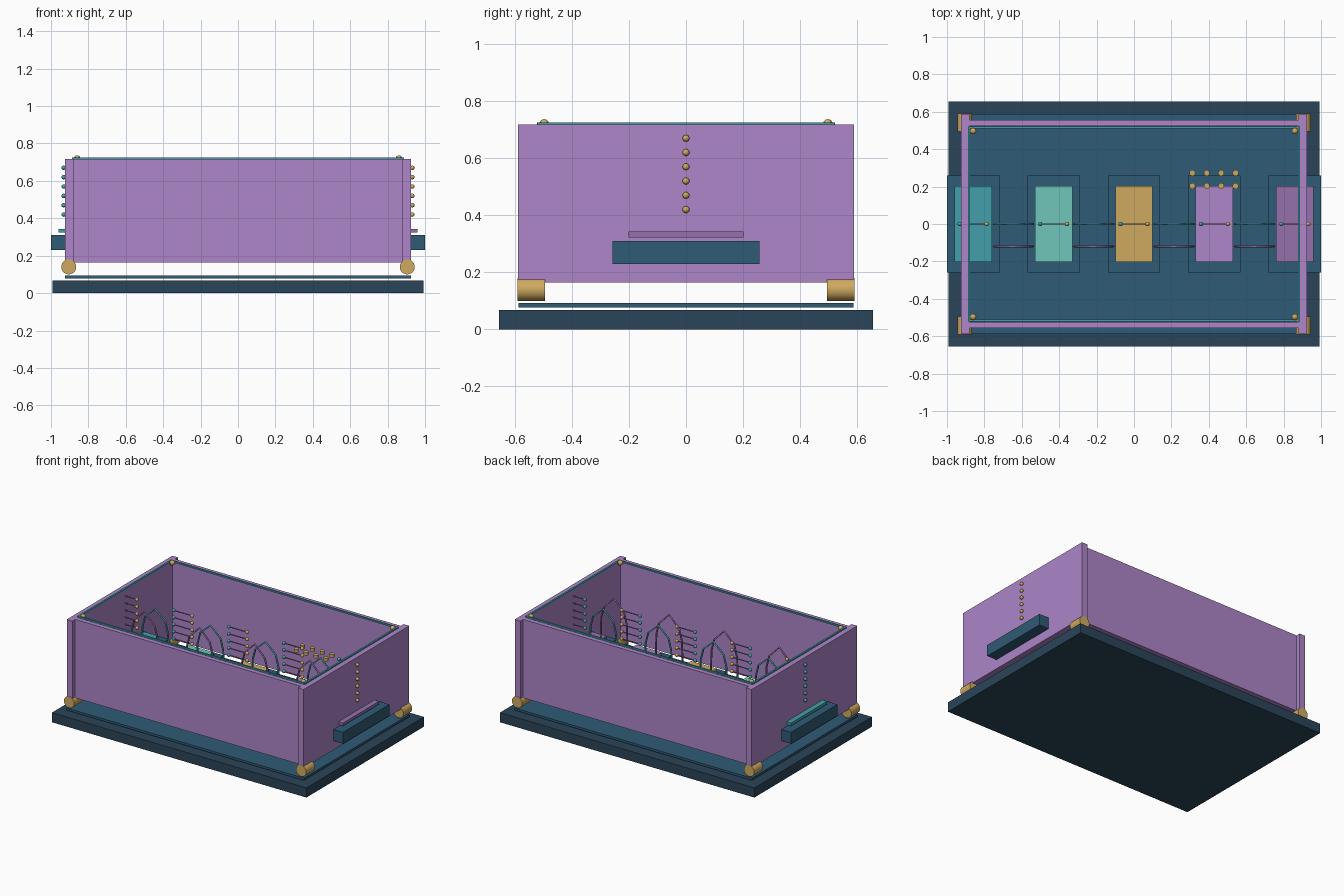
import bpy, math

if "Cube" in bpy.data.objects:
    bpy.data.objects.remove(bpy.data.objects["Cube"])


def material(name, hex_code):
    rgb = [int(hex_code[i:i + 2], 16) / 255 for i in (0, 2, 4)]
    lin = [c / 12.92 if c <= 0.04045 else ((c + 0.055) / 1.055) ** 2.4 for c in rgb]
    m = bpy.data.materials.new(name)
    m.diffuse_color = (*lin, 1)
    m.use_nodes = True
    m.node_tree.nodes["Principled BSDF"].inputs["Base Color"].default_value = m.diffuse_color
    return m


NAVY = material("navy", "2A4458")
BLUE = material("blue", "2F5B75")
PURPLE = material("purple", "AD86C9")
PLUM = material("plum", "9571AB")
TEAL = material("teal", "43A0AA")
MINT = material("mint", "71C6BA")
GOLD = material("gold", "D0AA60")


def finish(name, mat, smooth=False):
    ob = bpy.context.object
    ob.name = name
    ob.data.materials.append(mat)
    if smooth:
        bpy.ops.object.shade_smooth_by_angle(angle=math.radians(40))
    return ob


def box(name, centre, size, mat):
    bpy.ops.mesh.primitive_cube_add(size=1, location=centre)
    bpy.context.object.scale = size
    bpy.ops.object.transform_apply(location=False, rotation=False, scale=True)
    return finish(name, mat)


def ball(name, centre, radius, mat):
    bpy.ops.mesh.primitive_uv_sphere_add(segments=16, ring_count=8, radius=radius, location=centre)
    return finish(name, mat, True)


def rod(name, centre, radius, length, mat, rotation=(0, 0, 0), sides=16):
    bpy.ops.mesh.primitive_cylinder_add(vertices=sides, radius=radius, depth=length,
                                        location=centre, rotation=rotation)
    return finish(name, mat, True)


def arch(name, x, y, half, peak, knee, mat):
    """Pointed arch made from a bevelled path."""
    cu = bpy.data.curves.new(name, 'CURVE')
    cu.dimensions = '3D'
    cu.bevel_depth = 0.006
    cu.bevel_resolution = 1
    cu.use_fill_caps = True
    pts = [(-half, 0.34), (-half * 0.95, knee - 0.08), (-half * 0.75, knee), (0, peak),
           (half * 0.75, knee), (half * 0.95, knee - 0.08), (half, 0.34)]
    sp = cu.splines.new('POLY')
    sp.points.add(len(pts) - 1)
    for p, (dx, z) in zip(sp.points, pts):
        p.co = (x + dx, y, z, 1)
    ob = bpy.data.objects.new(name, cu)
    bpy.context.collection.objects.link(ob)
    cu.materials.append(mat)


# base and floating floor plate
box("base", (0, 0, 0.034), (1.985, 1.31, 0.068), NAVY)
box("floor_plate", (0, 0, 0.085), (1.85, 1.175, 0.016), BLUE)

# walls, rim, corner rollers and rim studs
for s in (-1, 1):
    box("end_wall", (s * 0.902, 0, 0.441), (0.044, 1.176, 0.553), PURPLE)
    box("long_wall", (0, s * 0.541, 0.441), (1.77, 0.032, 0.553), PURPLE)
    box("rim_end", (s * 0.882, 0, 0.721), (0.012, 1.04, 0.01), TEAL)
    box("rim_long", (0, s * 0.516, 0.721), (1.764, 0.012, 0.01), TEAL)
    for t in (-1, 1):
        rod("corner_roller", (s * 0.905, t * 0.542, 0.14), 0.04, 0.096, GOLD,
            (math.pi / 2, 0, 0), 24)
        ball("rim_stud", (s * 0.86, t * 0.497, 0.72), 0.017, GOLD)

# five stations: block, coloured pad and ladder of rungs with beads
for i, mat in enumerate((TEAL, MINT, GOLD, PURPLE, PLUM)):
    x = (i - 2) * 0.43
    box("station_block", (x, 0, 0.27), (0.28, 0.516, 0.08), BLUE)
    box("station_pad", (x, 0, 0.333), (0.20, 0.404, 0.02), mat)
    for k in range(6):
        z = 0.42 + 0.05 * k
        rod("rung", (x, 0, z), 0.004, 0.144, PLUM, (0, math.pi / 2, 0), 8)
        ball("rung_bead_left", (x - 0.072, 0, z), 0.012, TEAL)
        ball("rung_bead_right", (x + 0.072, 0, z), 0.012, GOLD)

# paired pointed arches between stations
for i in range(4):
    x = (i - 1.5) * 0.43
    arch("front_arch", x, -0.12, 0.105, 0.67, 0.59, PLUM)
    arch("rear_arch", x, 0, 0.105, 0.64, 0.57, TEAL)

# two rows of pegs behind the fourth station
for i in range(4):
    for y in (0.203, 0.273):
        rod("peg", (0.312 + 0.077 * i, y, 0.53), 0.016, 0.022, GOLD)
